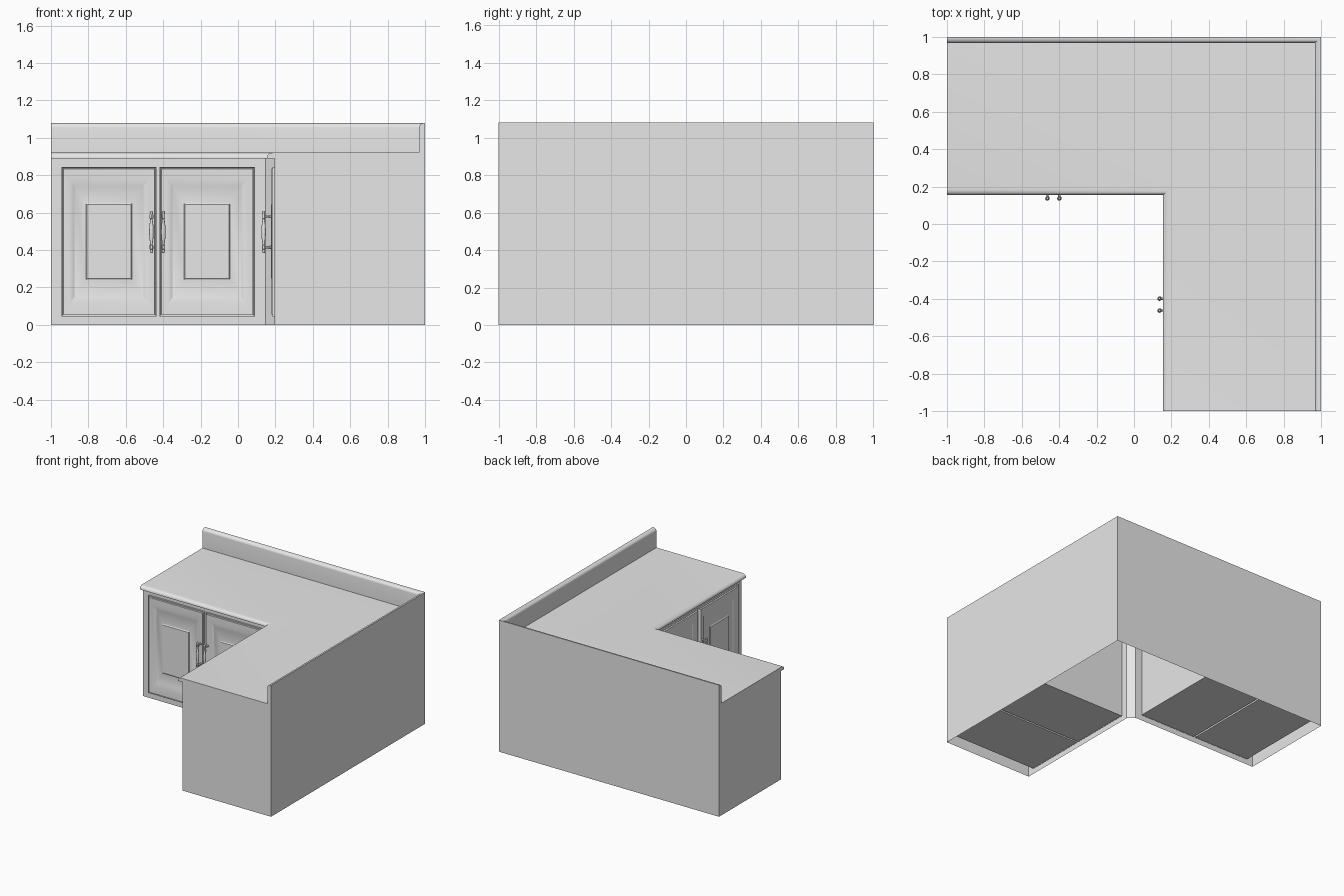
import bpy
import bmesh
from math import sin, cos, pi, radians

if "Cube" in bpy.data.objects:
    bpy.data.objects.remove(bpy.data.objects["Cube"], do_unlink=True)

grey = bpy.data.materials.new("plain_grey")
grey.use_nodes = True
grey.diffuse_color = (0.8, 0.8, 0.8, 1)
grey.node_tree.nodes["Principled BSDF"].inputs["Base Color"].default_value = (0.8, 0.8, 0.8, 1)

FACE = 0.195      # front plane of the cabinet faces
COUNTER = 0.92    # worktop height
TOP = 1.08        # splashback height


def finish(name, bm, smooth=False):
    bmesh.ops.recalc_face_normals(bm, faces=bm.faces)
    mesh = bpy.data.meshes.new(name)
    bm.to_mesh(mesh)
    bm.free()
    mesh.materials.append(grey)
    obj = bpy.data.objects.new(name, mesh)
    bpy.context.collection.objects.link(obj)
    if smooth:
        bpy.ops.object.select_all(action='DESELECT')
        obj.select_set(True)
        bpy.context.view_layer.objects.active = obj
        bpy.ops.object.shade_smooth_by_angle(angle=radians(30))
    return obj


def loft(bm, rings, first=True, last=True):
    """Skin a list of closed point rings, optionally capping the ends."""
    rows = [[bm.verts.new(p) for p in ring] for ring in rings]
    for a, b in zip(rows, rows[1:]):
        for i in range(len(a)):
            j = (i + 1) % len(a)
            bm.faces.new((a[i], a[j], b[j], b[i]))
    if first:
        bm.faces.new(rows[0])
    if last:
        bm.faces.new(rows[-1])


def l_ring(c, z, chamfer=0):
    """L-shaped outline whose inner corner lies at (c, c)."""
    corner = [(c - chamfer, c), (c, c - chamfer)] if chamfer else [(c, c)]
    plan = [(-1, c)] + corner + [(c, -1), (1, -1), (1, 1), (-1, 1)]
    return [(x, y, z) for x, y in plan]


def quarter_round(c, z, width, height, steps=6):
    """Rounded edge from a vertical side to a flat top."""
    angles = [i * pi / 2 / steps for i in range(steps + 1)]
    return [l_ring(c + width * (1 - cos(a)), z + height * sin(a)) for a in angles]


def place(u, d, z, swap):
    """Point at u along a cabinet run and depth d, on either arm."""
    return (d, u, z) if swap else (u, d, z)


# Cabinet carcass, open underneath, with a chamfered inner corner
bm = bmesh.new()
loft(bm, [l_ring(FACE, 0, 0.048), l_ring(FACE, 0.89, 0.048)], first=False, last=False)
finish("cabinet_carcass", bm)

# Worktop with a rounded overhanging edge
bm = bmesh.new()
loft(bm, [l_ring(0.155, 0.89)] + quarter_round(0.155, 0.895, 0.03, COUNTER - 0.895))
finish("worktop", bm, True)

# Splashback along both outer sides
bm = bmesh.new()
loft(bm, [l_ring(0.968, COUNTER)] + quarter_round(0.968, 1.055, 0.03, TOP - 1.055))
finish("splashback", bm, True)


def cupboard_box(name, u0, u1, swap):
    # Inner compartment behind a door
    bm = bmesh.new()
    rings = []
    for d in (FACE + 0.005, 0.95):
        rings.append([place(u, d, z, swap) for u, z in
                      ((u0, 0.045), (u1, 0.045), (u1, 0.845), (u0, 0.845))])
    loft(bm, rings, first=False)
    finish(name, bm)


def door(name, u0, u1, swap):
    # Raised-panel door as nested rectangles: side inset, end inset, depth
    z0, z1 = 0.045, 0.845
    steps = [(0, 0, 0.197), (0, 0, 0.184), (0.004, 0.004, 0.184),
             (0.006, 0.006, 0.189), (0.009, 0.009, 0.189), (0.011, 0.011, 0.178),
             (0.045, 0.066, 0.178), (0.07, 0.103, 0.191),
             (0.132, 0.196, 0.182), (0.137, 0.203, 0.177)]
    rings = []
    for iu, iz, d in steps:
        rings.append([place(u, d, z, swap) for u, z in
                      ((u0 + iu, z0 + iz), (u1 - iu, z0 + iz),
                       (u1 - iu, z1 - iz), (u0 + iu, z1 - iz))])
    bm = bmesh.new()
    loft(bm, rings)
    finish(name, bm, True)


def handle(name, u, swap, sides=12):
    bm = bmesh.new()
    turns = [2 * pi * i / sides for i in range(sides)]
    # Turned grip, mirrored about its middle height
    half = [(0.0, 0.012), (0.03, 0.011), (0.06, 0.007), (0.07, 0.007),
            (0.072, 0.01), (0.092, 0.01), (0.094, 0.007), (0.105, 0.009), (0.112, 0.006)]
    profile = [(-h, r) for h, r in half[:0:-1]] + half
    loft(bm, [[place(u + r * cos(t), 0.137 + r * sin(t), 0.497 + h, swap) for t in turns]
              for h, r in profile])
    # Two feet reaching the door
    for h in (-0.082, 0.082):
        loft(bm, [[place(u + r * cos(t), d, 0.497 + h + r * sin(t), swap) for t in turns]
                  for d, r in ((0.137, 0.006), (0.168, 0.006), (0.17, 0.009), (0.179, 0.009))])
    finish(name, bm, True)


# Both arms carry the same pair of doors, mirrored across the diagonal
for arm, swap in (("back", False), ("side", True)):
    for part, u0, u1, grip in (("outer", -0.945, -0.435, -0.463),
                               ("inner", -0.42, 0.09, -0.399)):
        cupboard_box(f"{arm}_{part}_compartment", u0, u1, swap)
        door(f"{arm}_{part}_door", u0, u1, swap)
        handle(f"{arm}_{part}_handle", grip, swap)
